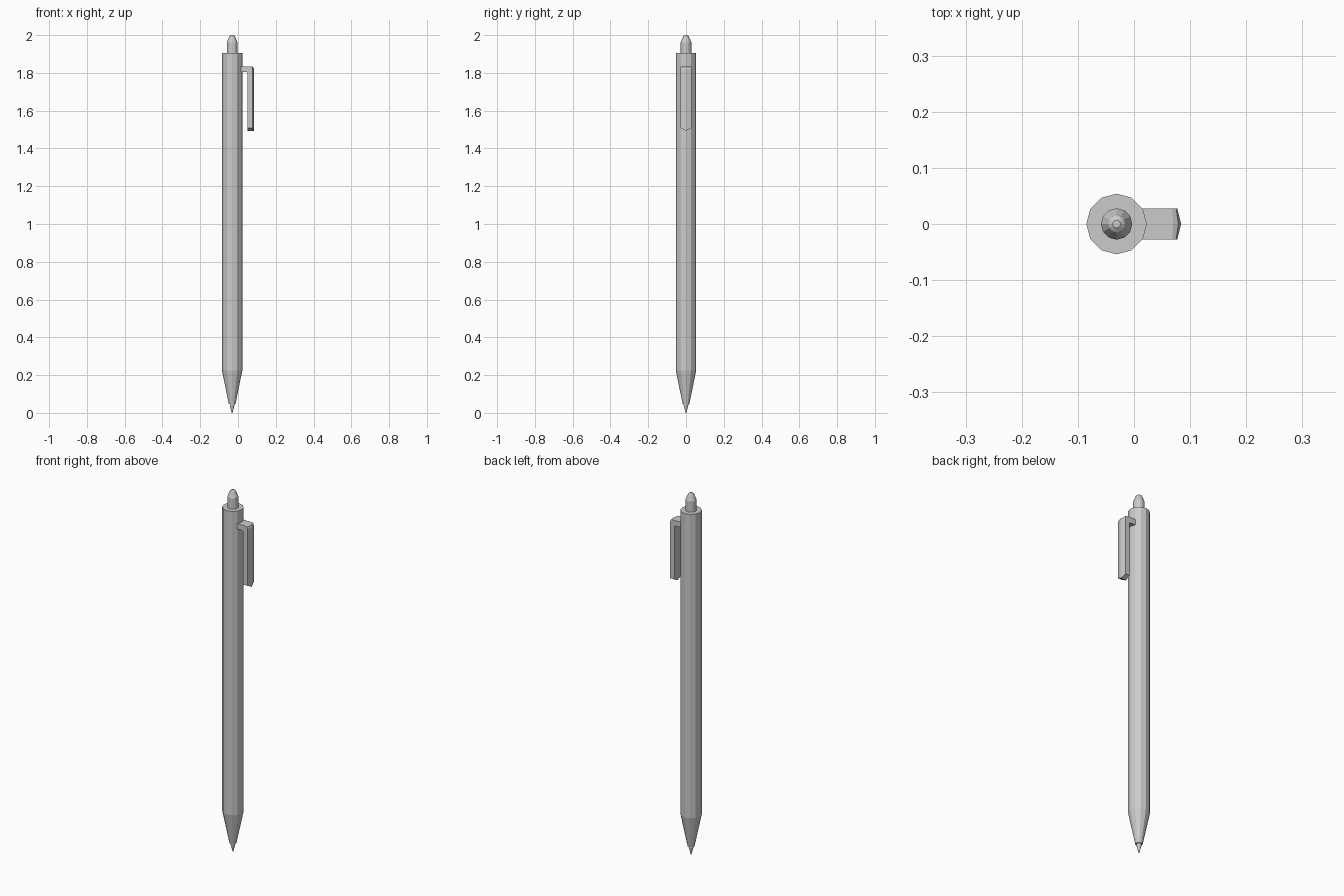
import bpy, bmesh
from math import cos, sin, tau

if "Cube" in bpy.data.objects:
    bpy.data.objects.remove(bpy.data.objects["Cube"])

AXIS_X = -0.031   # pen axis, offset so that the clip centres the whole model
SIDES = 12


def finish(name, bm):
    bmesh.ops.recalc_face_normals(bm, faces=bm.faces)
    mesh = bpy.data.meshes.new(name)
    bm.to_mesh(mesh)
    bm.free()
    obj = bpy.data.objects.new(name, mesh)
    bpy.context.collection.objects.link(obj)
    return obj


def lathe(name, profile):
    """Closed faceted solid from (radius, z) points, bottom to top."""
    bm = bmesh.new()
    rings = [[bm.verts.new((AXIS_X + r * cos(tau * i / SIDES), r * sin(tau * i / SIDES), z))
              for i in range(SIDES)] for r, z in profile]
    for a, b in zip(rings, rings[1:]):
        for i in range(SIDES):
            j = (i + 1) % SIDES
            bm.faces.new((a[i], a[j], b[j], b[i]))
    bm.faces.new(rings[0])
    bm.faces.new(rings[-1])
    return finish(name, bm)


# Barrel, tapered grip, writing point and push button
lathe("barrel", [(0.054, 0.225), (0.054, 1.904)])
lathe("grip_cone", [(0.018, 0.048), (0.054, 0.225)])
lathe("writing_point", [(0.002, 0.0), (0.012, 0.04), (0.012, 0.06)])
lathe("push_button", [(0.028, 1.89), (0.028, 1.962), (0.015, 1.994), (0.007, 2.0)])

# Pocket clip: L-shaped side profile (x, z, ridge shift x, ridge shift z)
CLIP = [(0.009, 1.805, 0, 0), (0.046, 1.805, 0, 0), (0.051, 1.80, 0, 0),
        (0.051, 1.508, 0, -0.015), (0.077, 1.508, 0.007, -0.015),
        (0.077, 1.821, 0.007, 0), (0.075, 1.831, 0.004, 0),
        (0.068, 1.835, 0.002, 0), (0.009, 1.835, 0, 0)]
bm = bmesh.new()
sections = [[bm.verts.new((x + dx * k, y, z + dz * k)) for x, z, dx, dz in CLIP]
            for y, k in ((-0.028, 0), (0, 1), (0.028, 0))]
for a, b in zip(sections, sections[1:]):
    for i in range(len(CLIP)):
        j = (i + 1) % len(CLIP)
        bm.faces.new((a[i], a[j], b[j], b[i]))
bm.faces.new(sections[0])
bm.faces.new(sections[-1])
finish("pocket_clip", bm)
